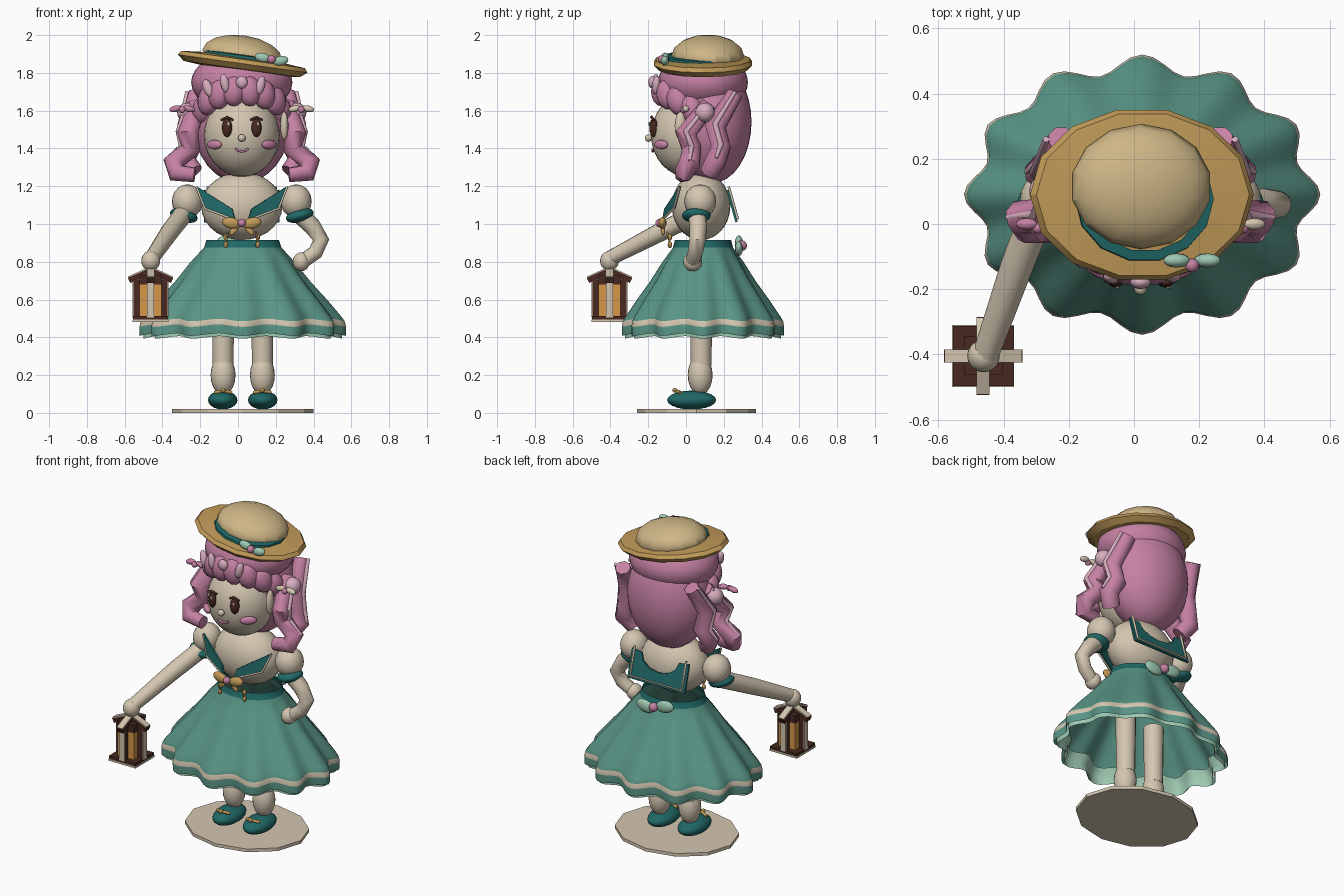
import bpy, bmesh, math
from mathutils import Vector, Euler

cube = bpy.data.objects.get("Cube")
if cube:
    bpy.data.objects.remove(cube, do_unlink=True)

CX = 0.02  # body axis


def material(name, r, g, b):
    m = bpy.data.materials.new(name)
    m.use_nodes = True
    m.diffuse_color = (r, g, b, 1)
    bsdf = m.node_tree.nodes["Principled BSDF"]
    bsdf.inputs["Base Color"].default_value = (r, g, b, 1)
    bsdf.inputs["Roughness"].default_value = 0.8
    return m


CREAM = material("cream", .66, .57, .44)
PINK = material("hair pink", .56, .22, .37)
BLUSH = material("pale pink", .68, .42, .52)
TEAL = material("dark teal", .014, .14, .135)
GREEN = material("skirt green", .1, .3, .24)
MINT = material("mint", .34, .58, .44)
STRAW = material("pale straw", .62, .47, .24)
GOLD = material("golden straw", .54, .33, .10)
BROWN = material("dark brown", .065, .022, .015)
GLOW = material("lantern orange", .67, .31, .07)


def finish(name, bm, mats, angle=40):
    bmesh.ops.recalc_face_normals(bm, faces=bm.faces)
    me = bpy.data.meshes.new(name)
    bm.to_mesh(me)
    bm.free()
    ob = bpy.data.objects.new(name, me)
    bpy.context.collection.objects.link(ob)
    for m in mats:
        me.materials.append(m)
    if angle:
        bpy.ops.object.select_all(action='DESELECT')
        ob.select_set(True)
        bpy.context.view_layer.objects.active = ob
        bpy.ops.object.shade_smooth_by_angle(angle=math.radians(angle))
    return ob


def ball(name, mat, loc, size, rot=(0, 0, 0), seg=20, angle=40):
    bm = bmesh.new()
    bmesh.ops.create_uvsphere(bm, u_segments=seg, v_segments=max(8, seg // 2), radius=1)
    ob = finish(name, bm, [mat], angle)
    ob.location, ob.scale = loc, size
    ob.rotation_euler = [math.radians(a) for a in rot]


def box(name, mat, loc, size, rot=(0, 0, 0)):
    bm = bmesh.new()
    bmesh.ops.create_cube(bm, size=1)
    ob = finish(name, bm, [mat], 0)
    ob.location, ob.scale, ob.rotation_euler = loc, size, rot


def lathe(name, mats, profile, loc, ratio=1, seg=12, lobes=0, ring_mats=None, angle=40, tilt=0):
    """Spin (radius, z, ripple) rings into an oval shell."""
    bm = bmesh.new()
    rings = []
    for r, z, wave in profile:
        ring = []
        for i in range(seg):
            a = 2 * math.pi * i / seg
            c = math.cos(lobes * a) * wave
            ring.append(bm.verts.new(((r + c) * math.cos(a), (r * ratio + c) * math.sin(a), z - c * .25)))
        rings.append(ring)
    for k in range(len(rings) - 1):
        for i in range(seg):
            j = (i + 1) % seg
            f = bm.faces.new((rings[k][i], rings[k][j], rings[k + 1][j], rings[k + 1][i]))
            f.material_index = ring_mats[k] if ring_mats else 0
    bmesh.ops.remove_doubles(bm, verts=bm.verts, dist=1e-5)
    ob = finish(name, bm, mats, angle)
    ob.location = loc
    ob.rotation_euler.y = math.radians(tilt)


def tube(name, mat, points, radii, sides=3):
    cu = bpy.data.curves.new(name, 'CURVE')
    cu.dimensions = '3D'
    cu.bevel_depth, cu.bevel_resolution, cu.use_fill_caps = 1, sides, True
    sp = cu.splines.new('POLY')
    sp.points.add(len(points) - 1)
    for p, co, r in zip(sp.points, points, radii):
        p.co, p.radius = (*co, 1), r
    tmp = bpy.data.objects.new(name, cu)
    bm = bmesh.new()
    bpy.context.collection.objects.link(tmp)
    me = tmp.evaluated_get(bpy.context.evaluated_depsgraph_get()).to_mesh()
    bm.from_mesh(me)
    bpy.data.objects.remove(tmp, do_unlink=True)
    finish(name, bm, [mat], 50)


def plate(name, mat, points, thick=.012):
    bm = bmesh.new()
    bm.faces.new([bm.verts.new(p) for p in points])
    ob = finish(name, bm, [mat], 0)
    mod = ob.modifiers.new("thickness", 'SOLIDIFY')
    mod.thickness, mod.offset = thick, 0


def bow(name, mat, loc, half, tilt=0, bead=.022):
    x, y, z = loc
    for s in (-1, 1):
        ball(f"{name}_loop", mat, (x + s * half * .55, y, z - s * tilt * half), (half * .5, .022, half * .3),
             (0, -12 * s, 0), 12)
    ball(f"{name}_bead", PINK, (x, y - .015 if y < 0 else y + .015, z), (bead,) * 3, seg=12)


# Base, legs and shoes
lathe("base_disc", [CREAM], [(0, 0, 0), (.375, 0, 0), (.375, .02, 0), (0, .02, 0)], (.025, .055, 0), .84, angle=0)
for s in (-1, 1):
    x = CX + .005 + s * .104
    tube("upper_leg", CREAM, [(x, .08, .25), (x, .08, .62)], (.055, .06), 4)
    ball("lower_leg", CREAM, (x, .075, .2), (.066, .066, .105))
    ball("shoe", TEAL, (x + s * .002, .03, .068), (.078, .13, .05))
    tube("shoe_strap", GOLD, [(x - .045, -.03, .108), (x, -.05, .116), (x + .045, -.03, .108)], (.009,) * 3)
    ball("shoe_button", GOLD, (x, -.06, .12), (.013,) * 3, seg=8)

# Rippled skirt with pale stripe, waistband and petticoat
lathe("skirt", [GREEN, CREAM, TEAL],
      [(.192, .915, 0), (.205, .875, 0), (.27, .8, .006), (.345, .7, .012), (.43, .6, .02), (.499, .515, .024),
       (.514, .492, .026), (.52, .462, .027), (.518, .415, .028)],
      (CX + .005, .09, 0), .775, 96, 12, [2, 0, 0, 0, 0, 0, 1, 0])
lathe("petticoat", [MINT], [(.47, .5, .024), (.5, .45, .026), (.5, .4, .026)],
      (CX + .005, .09, 0), .775, 96, 12)
bow("back_bow", MINT, (CX, .28, .885), .125, .12, .028)

# Torso and sailor collar
ball("torso", CREAM, (CX, .08, 1.095), (.215, .155, .18), seg=28)
for s in (-1, 1):
    flap = [(.24, -.03, 1.2), (.195, -.06, 1.085), (.035, -.12, 1.025), (.05, -.11, 1.08)]
    pts = [Vector((CX + s * x, y, z)) for x, y, z in flap]
    plate("collar_flap", TEAL, pts)
    tube("collar_trim", CREAM, [p + Vector((0, -.005, -.004)) for p in pts[:3]], (.006,) * 3)
outline = [(-.2, 1.18), (-.2, 1.01), (.2, 1.01), (.2, 1.18)]
notch = [(.13 * math.cos(t * math.pi / 6), 1.17 - .085 * math.sin(t * math.pi / 6)) for t in range(7)]
back = [Vector((CX + x, .22 + (1.18 - z) * .28, z)) for x, z in outline + notch]
plate("back_collar", TEAL, back)
tube("back_collar_trim", CREAM, [p + Vector(((CX - p.x) * .1, .006, .018)) for p in back[:4]], (.007,) * 4)

# Golden chest bow with hanging drops
bow("chest_bow", GOLD, (CX, -.125, 1.005), .1)
for s in (-1, 1):
    ball("bow_tail", GOLD, (CX + s * .04, -.122, .97), (.018, .012, .035), (0, -35 * s, 0), 10)
    tube("bow_cord", GOLD, [(CX + s * .075, -.1, .96), (CX + s * .085, -.08, .88)], (.005, .005))
    for z in (.93, .89):
        ball("bow_drop", GOLD, (CX + s * .085, -.085, z), (.012, .012, .017), seg=8)

# Sleeves, arms and hands
for s in (-1, 1):
    ball("puff_sleeve", CREAM, (CX + s * .288, .075, 1.12), (.082, .085, .09))
    ball("sleeve_cuff", TEAL, (CX + s * .307, .055, 1.045), (.075, .077, .036), (0, -15 * s, 0))
tube("right_arm", CREAM, [(-.29, .05, 1.05), (-.36, -.13, .96), (-.455, -.4, .82)], (.052, .05, .04), 4)
ball("right_hand", CREAM, (-.462, -.405, .805), (.05, .05, .053))
tube("left_arm", CREAM, [(.33, .06, 1.05), (.395, .065, .985), (.44, .06, .915), (.41, .05, .85), (.34, .035, .8)],
     (.05, .046, .043, .04, .038), 4)
ball("left_hand", CREAM, (.335, .035, .8), (.045, .05, .05))

# Lantern: glowing core, four side posts and a cross-shaped roof
core = Vector((-.463, -.405, 0))
box("lantern_base", BROWN, core + Vector((0, 0, .503)), (.185, .185, .018))
box("lantern_foot", CREAM, core + Vector((0, 0, .488)), (.19, .19, .012))
box("lantern_glass", GLOW, core + Vector((0, 0, .6)), (.115, .115, .18))
box("lantern_head", BROWN, core + Vector((0, 0, .705)), (.118, .118, .05))
for k in range(4):
    a = k * math.pi / 2
    d = Vector((math.cos(a), math.sin(a), 0))
    box("lantern_post", BROWN, core + d * .073 + Vector((0, 0, .605)), (.034, .036, .2), (0, 0, a))
    box("lantern_rib", CREAM, core + d * .0925 + Vector((0, 0, .605)), (.006, .036, .2), (0, 0, a))
    box("roof_arm", BROWN, core + d * .057 + Vector((0, 0, .727)), (.125, .04, .03), Euler((0, .42, a)))
    box("roof_strap", CREAM, core + d * .06 + Vector((0, 0, .744)), (.125, .04, .008), Euler((0, .42, a)))

# Head and face
ball("head", CREAM, (CX, .01, 1.47), (.2, .195, .22), seg=32)
ball("nose", CREAM, (CX, -.198, 1.455), (.02,) * 3, seg=12)
for s in (-1, 1):
    x = CX + s * .078
    ball("eye", BROWN, (x, -.172, 1.51), (.027, .022, .05), (0, 0, 20 * s))
    ball("eye_glint", CREAM, (x + .008, -.195, 1.53), (.007, .004, .011), seg=8)
    tube("eyelash", BROWN, [(x - .032, -.172, 1.55), (x, -.182, 1.566), (x + .032, -.172, 1.55)], (.006, .008, .006))
    ball("cheek", PINK, (CX + s * .145, -.132, 1.42), (.05, .02, .025), (0, 0, 42 * s))
tube("mouth", PINK, [(CX + x, -.176, 1.383 + x * x * 14) for x in (-.034, -.02, 0, .02, .034)], (.006,) * 5)

# Hair: back mass, crown, fringe and highlights
ball("back_hair", PINK, (CX, .135, 1.54), (.258, .212, .325), seg=32)
ball("crown_hair", PINK, (CX, .09, 1.75), (.268, .238, .165), seg=32)
for k in range(8):
    t = (k - 3.5) / 3.5
    a = t * 1.4
    ball("fringe_lock", PINK, (CX + .21 * math.sin(a), .065 - .2 * math.cos(a), 1.705 - .1 * t * t),
         (.062, .055, .08), (0, -25 * t, 75 * t), 16)
for x, z, w in [(-.18, 1.72, .026), (-.09, 1.745, .024), (0, 1.75, .032), (.1, 1.735, .024)]:
    ball("hair_highlight", BLUSH, (CX + x, -.178 + x * x * 2, z), (w, .022, .05 if w < .03 else .033),
         (0, x * 130, x * 180), 12)

# Kinked side tails, two ringlets a side, with ties and little bows
ringlets = [[(.24, .26, 1.69), (.275, .155, 1.52), (.265, .185, 1.41), (.3, .16, 1.34), (.255, .125, 1.275)],
            [(.24, .12, 1.63), (.285, 0, 1.48), (.27, .03, 1.4), (.36, .02, 1.325), (.345, -.01, 1.27), (.25, -.02, 1.26)]]
for s in (-1, 1):
    for path in ringlets:
        pts = [(CX + s * x, y, z) for x, y, z in path]
        tube("side_tail", PINK, pts, (.045, .06, .056, .058, .052, .04), 2)
        tube("tail_highlight", BLUSH, [(px + s * .05, py, pz + .01) for px, py, pz in pts[:4]], (.01, .016, .016, .008), 2)
    ball("hair_tie", BLUSH, (CX + s * .29, .1, 1.59), (.052,) * 3)
    ribbon = CREAM if s > 0 else PINK
    for e in (-1, 1):
        ball("tail_bow", ribbon, (CX + s * .315 + e * .035, 0, 1.61), (.034, .018, .017), (0, 12 * e, 0), 12)
    ball("tail_bow_bead", PINK, (CX + s * .315, -.012, 1.605), (.018,) * 3, seg=10)
ball("ribbon_tail", CREAM, (CX + .225, -.03, 1.52), (.022, .03, .075), seg=12)

# Tilted straw hat
lathe("hat_brim", [GOLD], [(.2, -.045, 0), (.31, -.035, 0), (.347, -.006, 0), (.33, .016, 0), (.18, .03, 0)],
      (.025, .09, 1.855), .77, 14, angle=25, tilt=8)
lathe("hat_band", [TEAL], [(.218, .005, 0), (.214, .036, 0), (.18, .04, 0)], (.028, .078, 1.855), .9, 14, tilt=8)
ball("hat_dome", STRAW, (.022, .115, 1.893), (.218, .192, .106), (0, 8, 0), 14, 25)
bow("hat_bow", MINT, (.178, -.112, 1.872), .085, .1)
